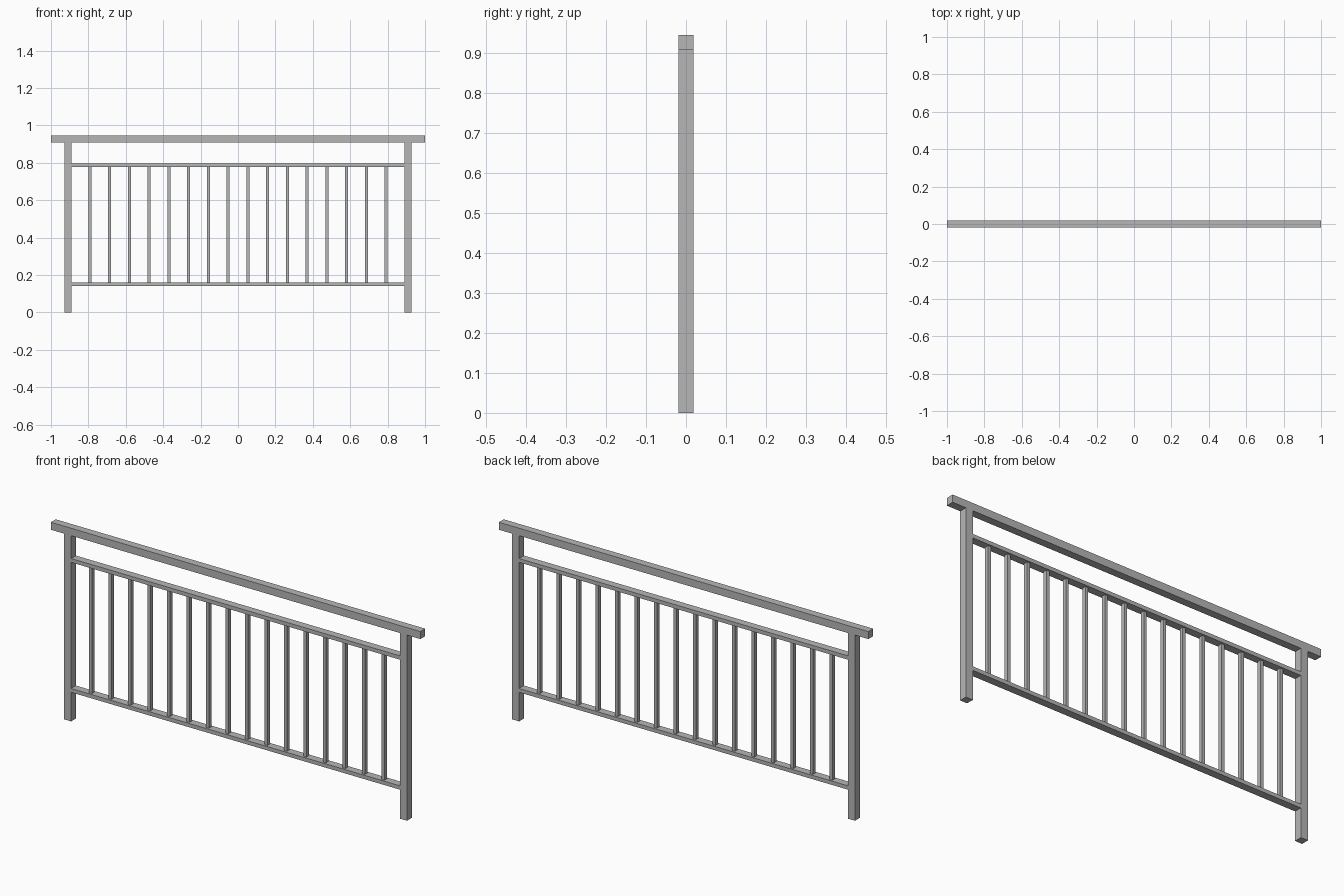
import bpy

cube = bpy.data.objects.get("Cube")
if cube:
    bpy.data.objects.remove(cube, do_unlink=True)

# Single painted metal colour
metal = bpy.data.materials.new("grey_metal")
metal.use_nodes = True
grey = (0.47, 0.47, 0.47, 1)
metal.diffuse_color = grey
metal.node_tree.nodes["Principled BSDF"].inputs["Base Color"].default_value = grey

WIDTH = 0.0376          # square section of posts and handrail
TOP = 0.945
POST_X = 0.909
INNER = POST_X - WIDTH / 2


def bar(name, x0, x1, depth, z0, z1):
    """Box between two x and two z limits, centred on y."""
    bpy.ops.mesh.primitive_cube_add(size=1, location=((x0 + x1) / 2, 0, (z0 + z1) / 2))
    obj = bpy.context.object
    obj.name = name
    obj.scale = (x1 - x0, depth, z1 - z0)
    bpy.ops.object.transform_apply(location=False, rotation=False, scale=True)
    obj.data.materials.append(metal)
    return obj


# Handrail and end posts
bar("handrail", -1, 1, WIDTH, TOP - WIDTH + 0.001, TOP)
for side, x in (("right", -POST_X), ("left", POST_X)):
    bar(f"{side}_post", x - WIDTH / 2, x + WIDTH / 2, WIDTH, 0, TOP - WIDTH + 0.001)

# Horizontal rails between the posts
LOW, HIGH, RAIL = 0.142, 0.778, 0.0188
bar("bottom_rail", -INNER, INNER, WIDTH, LOW, LOW + RAIL)
bar("upper_rail", -INNER, INNER, WIDTH, HIGH, HIGH + RAIL)

# Balusters with equal clear gaps
COUNT, THICK = 16, 0.015
gap = (2 * INNER - COUNT * THICK) / (COUNT + 1)
for i in range(COUNT):
    x = -INNER + gap + i * (gap + THICK)
    bar(f"baluster_{i + 1}", x, x + THICK, 0.0188, LOW + RAIL, HIGH)
